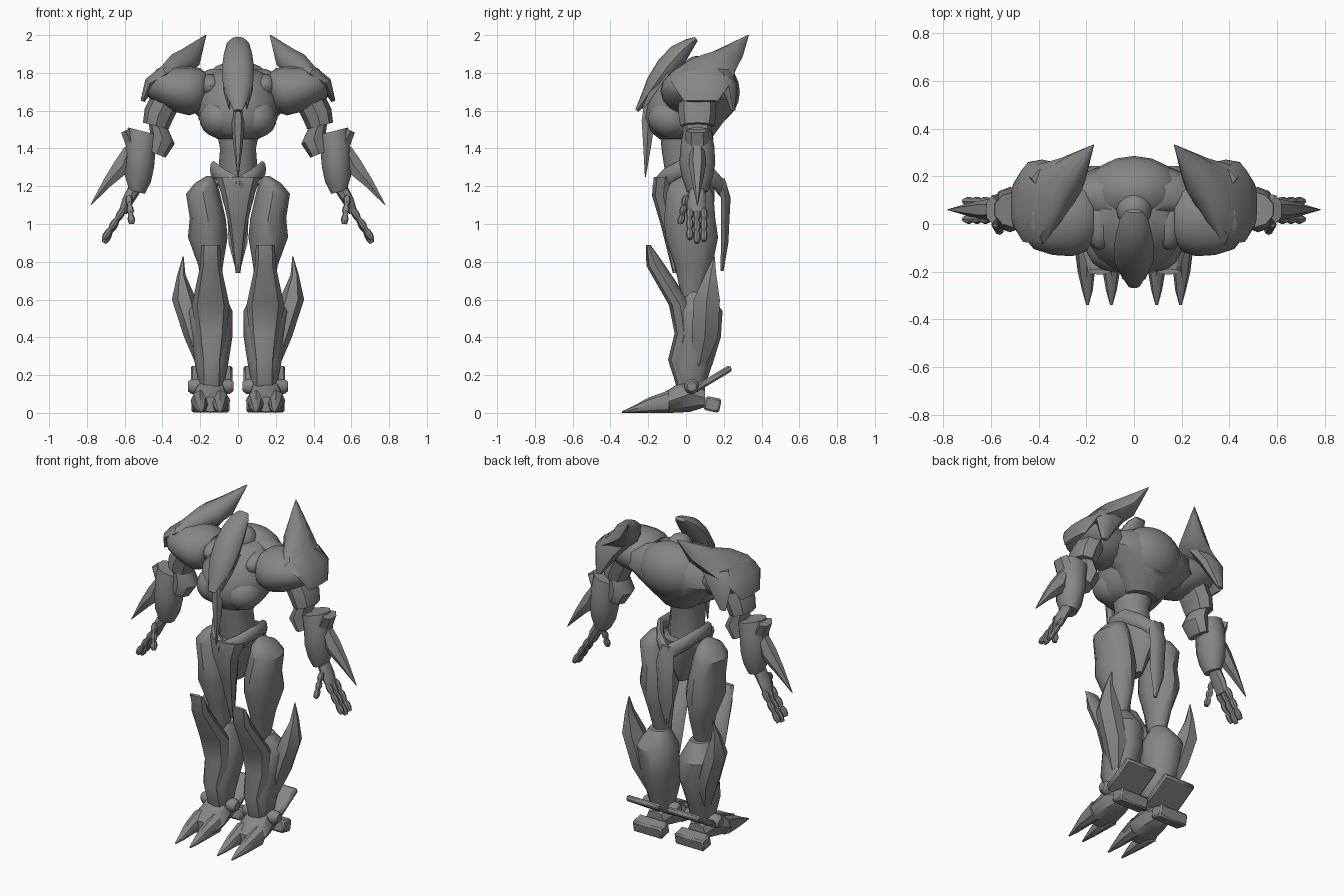
import bpy
import bmesh
import math
from mathutils import Vector, Matrix

default_cube = bpy.data.objects.get("Cube")
if default_cube:
    bpy.data.objects.remove(default_cube, do_unlink=True)

grey = bpy.data.materials.new("armour grey")
grey.use_nodes = True
grey.diffuse_color = (0.24, 0.24, 0.24, 1)
grey.node_tree.nodes["Principled BSDF"].inputs["Base Color"].default_value = grey.diffuse_color

SIDEWAYS = Vector((1, 0, 0))
DEPTH = Vector((0, 1, 0))
UPRIGHT = Vector((0, 0, 1))
parts = []


def finish(name, mesh_builder, mirror):
    """Turn a bmesh into a named object, optionally mirrored across the body."""
    bmesh.ops.recalc_face_normals(mesh_builder, faces=mesh_builder.faces[:])
    mesh = bpy.data.meshes.new(name)
    mesh_builder.to_mesh(mesh)
    mesh_builder.free()
    mesh.materials.append(grey)
    part = bpy.data.objects.new(name, mesh)
    bpy.context.scene.collection.objects.link(part)
    if mirror:
        part.modifiers.new("left and right", "MIRROR")
    parts.append(part)
    return part


def loft(name, sections, side=SIDEWAYS, along=None, sides=12, mirror=True):
    """Skin oval rings; each section is centre x, y, z and two half widths."""
    builder = bmesh.new()
    centres = [Vector(section[:3]) for section in sections]
    last = len(centres) - 1
    rings = []
    for i, (centre, section) in enumerate(zip(centres, sections)):
        tangent = along or centres[min(i + 1, last)] - centres[max(i - 1, 0)]
        other = tangent.cross(side).normalized()
        ring = []
        for k in range(sides):
            angle = math.tau * k / sides
            offset = side * section[3] * math.cos(angle) + other * section[4] * math.sin(angle)
            ring.append(builder.verts.new(centre + offset))
        rings.append(ring)
    for lower, upper in zip(rings, rings[1:]):
        for k in range(sides):
            following = (k + 1) % sides
            builder.faces.new((lower[k], lower[following], upper[following], upper[k]))
    builder.faces.new(rings[0])
    builder.faces.new(rings[-1])
    return finish(name, builder, mirror)


def ball(name, centre, radii, mirror=True):
    builder = bmesh.new()
    matrix = Matrix.Translation(centre) @ Matrix.Diagonal((*radii, 1))
    bmesh.ops.create_uvsphere(builder, u_segments=16, v_segments=10, radius=1, matrix=matrix)
    return finish(name, builder, mirror)


def block(name, centre, size, tilt):
    builder = bmesh.new()
    turn = Matrix.Rotation(math.radians(tilt), 4, "X")
    matrix = Matrix.Translation(centre) @ turn @ Matrix.Diagonal((*size, 1))
    bmesh.ops.create_cube(builder, size=1, matrix=matrix)
    part = finish(name, builder, mirror=True)
    bevel = part.modifiers.new("soft edges", "BEVEL")
    bevel.width = 0.01


def finger(name, start, end, thickness):
    """Jointed digit: bulging segments between narrow knuckles."""
    start, end = Vector(start), Vector(end)
    sections = []
    for step in range(10):
        radius = thickness * (0.65 if step % 3 == 0 else 1)
        sections.append((*start.lerp(end, step / 9), radius, radius))
    loft(name, sections, side=DEPTH, sides=8)


# Head: swept crest, cheek spikes and neck
loft("head_crest", [
    (0, .055, 1.98, .035, .012), (0, .02, 1.955, .06, .03),
    (0, -.04, 1.9, .075, .055), (0, -.1, 1.83, .085, .06),
    (0, -.165, 1.74, .08, .05), (0, -.205, 1.68, .06, .032),
    (0, -.26, 1.6, .025, .01)], mirror=False)
loft("cheek_spike", [
    (.065, -.09, 1.79, .015, .04), (.06, -.17, 1.7, .015, .025),
    (.045, -.23, 1.61, .003, .004)], sides=6)
ball("neck", (0, .06, 1.81), (.075, .08, .08), mirror=False)

# Torso
loft("chest", [
    (0, .1, 1.82, .1, .1), (0, .05, 1.78, .17, .17),
    (0, .02, 1.66, .215, .22), (0, 0, 1.56, .21, .22),
    (0, -.03, 1.49, .17, .16), (0, -.04, 1.45, .11, .1)],
    along=UPRIGHT, sides=16, mirror=False)
loft("back_shell", [
    (0, .12, 1.82, .15, .08), (0, .12, 1.75, .3, .12),
    (0, .12, 1.66, .31, .135), (0, .1, 1.57, .21, .12),
    (0, .06, 1.46, .1, .08)], along=UPRIGHT, mirror=False)
ball("back_hump", (0, .14, 1.7), (.2, .145, .165), mirror=False)
ball("collar_pad", (.145, .01, 1.73), (.06, .12, .065))
ball("chest_muscle", (.095, -.075, 1.56), (.11, .125, .105))
loft("chest_spike", [
    (0, -.2, 1.66, .015, .02), (0, -.2, 1.55, .035, .04),
    (0, -.205, 1.42, .025, .025), (0, -.215, 1.25, .003, .003)],
    along=UPRIGHT, sides=6, mirror=False)
loft("waist", [
    (0, -.01, 1.52, .12, .13), (0, -.02, 1.4, .095, .11),
    (0, 0, 1.2, .11, .1)], along=UPRIGHT, mirror=False)

# Pelvis, belt and hanging plates
loft("pelvis", [
    (0, .02, 1.25, .11, .13), (0, .02, 1.12, .08, .13),
    (0, .01, .97, .03, .06)], along=UPRIGHT, mirror=False)
loft("hip_belt", [
    (0, -.15, 1.2, .05, .03), (.07, -.12, 1.24, .05, .025),
    (.13, -.04, 1.29, .045, .02), (.13, .07, 1.29, .045, .02),
    (.07, .15, 1.24, .05, .025), (0, .19, 1.19, .05, .03)],
    side=UPRIGHT, sides=8)
loft("front_plate", [
    (0, -.11, 1.25, .12, .06), (0, -.12, 1.15, .085, .06),
    (0, -.09, 1, .05, .045), (0, -.055, .74, .012, .015)],
    along=UPRIGHT, sides=8, mirror=False)
loft("tail_plate", [
    (0, .18, 1.24, .045, .03), (0, .21, 1.14, .06, .03),
    (0, .205, .9, .05, .022), (0, .19, .75, .01, .01)],
    along=UPRIGHT, sides=6, mirror=False)

# Legs
loft("thigh", [
    (.15, .01, 1.255, .015, .03), (.17, .015, 1.215, .06, .1),
    (.185, .02, 1.16, .09, .125), (.16, .02, 1.03, .095, .135),
    (.16, .03, .93, .105, .14), (.145, .04, .78, .065, .1),
    (.14, .03, .6, .045, .05)], along=UPRIGHT)
loft("shin", [
    (.14, .06, .64, .06, .06), (.15, .07, .54, .12, .13),
    (.14, .07, .4, .11, .12), (.14, .03, .27, .09, .12),
    (.14, .03, .13, .065, .07)], along=UPRIGHT, sides=10)
loft("knee_guard", [
    (.145, -.2, .89, .05, .012), (.145, -.16, .78, .055, .05),
    (.145, -.03, .57, .1, .06), (.14, -.01, .42, .08, .05),
    (.14, -.04, .28, .06, .055), (.14, -.01, .14, .055, .04)],
    along=UPRIGHT, sides=8)
loft("calf_fin", [
    (.29, .15, .83, .002, .002), (.3, .13, .73, .022, .035),
    (.285, .11, .6, .065, .08), (.225, .1, .4, .06, .08),
    (.19, .07, .25, .03, .04)], along=UPRIGHT, sides=6)

# Feet
loft("foot", [
    (.145, .1, .08, .06, .05), (.145, .02, .1, .085, .095),
    (.145, -.08, .065, .105, .065), (.145, -.16, .045, .095, .04)],
    along=DEPTH, sides=8)
for toe_name, base, tip in (("inner_toe", .095, .095), ("outer_toe", .2, .195)):
    loft(toe_name, [
        (base, -.09, .06, .05, .06), (base, -.2, .04, .036, .04),
        (tip, -.28, .018, .022, .018), (tip, -.34, .004, .005, .004)],
        along=DEPTH, sides=8)
loft("ankle_joint", [
    (.025, .03, .14, .025, .025), (.045, .03, .14, .04, .04),
    (.245, .03, .14, .04, .04), (.265, .03, .14, .025, .025)], side=DEPTH)
block("heel_plank", (.14, .14, .18), (.22, .23, .035), tilt=31)
block("heel_block", (.145, .14, .045), (.2, .085, .075), tilt=-12)

# Shoulders: rounded guard under a cap that sweeps up into a horn
loft("shoulder_guard", [
    (.17, .03, 1.73, .1, .07), (.2, .03, 1.71, .145, .115),
    (.26, .03, 1.705, .165, .13), (.34, .035, 1.715, .165, .12),
    (.42, .045, 1.73, .15, .095), (.475, .055, 1.72, .09, .05)],
    side=DEPTH, along=-SIDEWAYS, sides=16)
loft("shoulder_cap", [
    (.505, .08, 1.65, .09, .012), (.465, .08, 1.745, .155, .035),
    (.38, .085, 1.795, .17, .05), (.31, .14, 1.84, .135, .075),
    (.25, .21, 1.885, .09, .065), (.17, .33, 2, .003, .003)],
    side=DEPTH, sides=10)
loft("shoulder_rear_plate", [
    (.33, .19, 1.82, .1, .05), (.385, .225, 1.74, .085, .045),
    (.43, .25, 1.6, .02, .012)], along=UPRIGHT, sides=8)

# Arms
loft("upper_arm", [
    (.36, .06, 1.7, .1, .08), (.42, .06, 1.58, .1, .08),
    (.435, .06, 1.52, .09, .07)], side=DEPTH, sides=8)
loft("elbow", [
    (.43, .06, 1.55, .07, .05), (.4, .06, 1.45, .085, .07),
    (.43, .06, 1.37, .07, .05)], side=DEPTH, along=Vector((.4, 0, -1)), sides=8)
loft("forearm", [
    (.5, .06, 1.49, .075, .09), (.515, .06, 1.41, .09, .085),
    (.52, .06, 1.32, .095, .082), (.53, .06, 1.24, .08, .075),
    (.535, .06, 1.17, .055, .045)],
    side=DEPTH, along=Vector((.25, 0, -1)), sides=10)
loft("elbow_guard", [
    (.595, .06, 1.495, .06, .03), (.57, .06, 1.44, .065, .035),
    (.55, .06, 1.36, .05, .03)], side=DEPTH, sides=6)
loft("forearm_spike", [
    (.575, .06, 1.4, .04, .03), (.61, .06, 1.31, .045, .055),
    (.69, .06, 1.22, .028, .03), (.78, .06, 1.1, .002, .002)],
    side=DEPTH, sides=6)

# Hands
loft("palm", [
    (.545, .06, 1.19, .04, .035), (.585, .055, 1.12, .05, .03),
    (.61, .055, 1.06, .045, .022)], side=DEPTH, sides=8)
for label, y, drop in (("front", .02, .02), ("middle", .058, 0), ("back", .095, .01)):
    finger(label + "_finger", (.605, y, 1.08), (.71, y, .9 + drop), thickness=.019)
finger("thumb", (.58, 0, 1.15), (.562, -.03, 1), thickness=.019)

# Smooth the curved surfaces and keep hard edges crisp
bpy.ops.object.select_all(action="DESELECT")
for part in parts:
    part.select_set(True)
bpy.context.view_layer.objects.active = parts[0]
bpy.ops.object.shade_smooth_by_angle(angle=math.radians(40))
